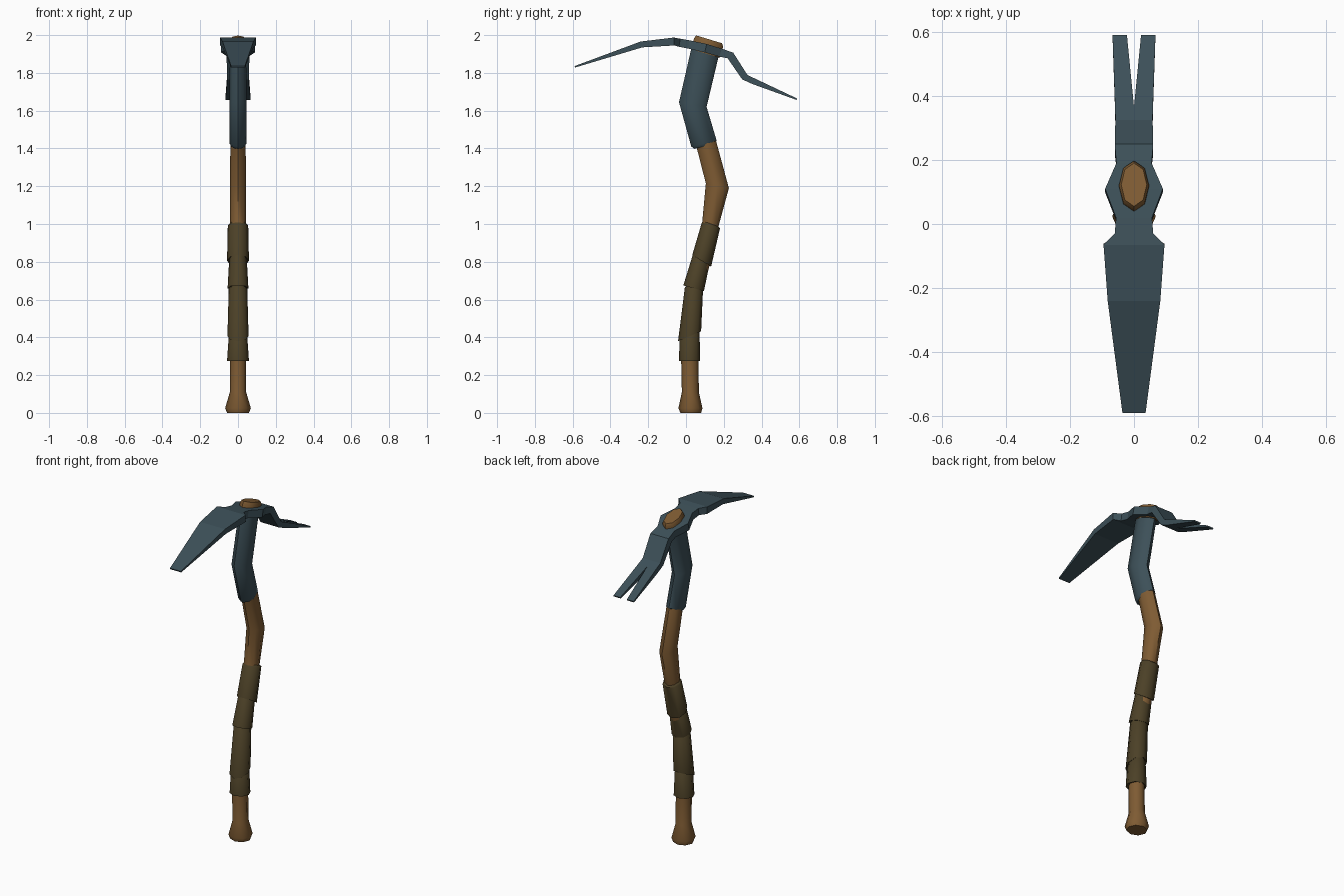
import bpy, bmesh, math
from mathutils import Vector

cube = bpy.data.objects.get("Cube")
if cube:
    bpy.data.objects.remove(cube, do_unlink=True)


def material(name, color):
    m = bpy.data.materials.new(name)
    m.use_nodes = True
    m.diffuse_color = (*color, 1)
    m.node_tree.nodes["Principled BSDF"].inputs["Base Color"].default_value = (*color, 1)
    return m


wood = material("brown wood", (0.21, 0.105, 0.033))
metal = material("slate metal", (0.046, 0.08, 0.098))
leather = material("dark leather", (0.072, 0.052, 0.02))


def finish(name, bm, mat, smooth):
    bmesh.ops.recalc_face_normals(bm, faces=bm.faces)
    mesh = bpy.data.meshes.new(name)
    bm.to_mesh(mesh)
    bm.free()
    mesh.materials.append(mat)
    ob = bpy.data.objects.new(name, mesh)
    bpy.context.collection.objects.link(ob)
    if smooth:
        bpy.ops.object.select_all(action="DESELECT")
        ob.select_set(True)
        bpy.context.view_layer.objects.active = ob
        bpy.ops.object.shade_smooth_by_angle(angle=math.radians(50))
    return ob


def tube(name, rings, mat, sides=8):
    """Loft tilted ellipses, each given by front (y, z), back (y, z), half width."""
    bm = bmesh.new()
    loops = []
    for yf, zf, yb, zb, rx in rings:
        front, back = Vector((0, yf, zf)), Vector((0, yb, zb))
        mid, half = (front + back) / 2, (back - front) / 2
        angles = [math.tau * i / sides for i in range(sides)]
        loops.append([bm.verts.new(mid + half * math.cos(a) + Vector((rx * math.sin(a), 0, 0)))
                      for a in angles])
    for a, b in zip(loops, loops[1:]):
        for i in range(sides):
            j = (i + 1) % sides
            bm.faces.new((a[i], a[j], b[j], b[i]))
    bm.faces.new(loops[0])
    bm.faces.new(loops[-1])
    return finish(name, bm, mat, True)


# Crooked wooden shaft with a flared foot
tube("shaft", [
    (-0.03, 0.0, 0.08, 0.0, 0.058),
    (-0.04, 0.025, 0.087, 0.025, 0.068),
    (-0.022, 0.11, 0.068, 0.11, 0.043),
    (-0.026, 0.3, 0.066, 0.3, 0.043),
    (-0.02, 0.42, 0.07, 0.42, 0.04),
    (0.01, 0.68, 0.09, 0.65, 0.04),
    (0.05, 0.84, 0.13, 0.8, 0.04),
    (0.085, 1.0, 0.17, 0.98, 0.043),
    (0.105, 1.215, 0.227, 1.19, 0.043),
    (0.05, 1.43, 0.155, 1.455, 0.04),
], wood)

# Metal socket around the upper shaft
tube("socket", [
    (0.045, 1.398, 0.147, 1.425, 0.036),
    (0.028, 1.41, 0.162, 1.442, 0.045),
    (-0.037, 1.645, 0.109, 1.62, 0.045),
    (0.033, 1.95, 0.178, 1.91, 0.043),
], metal)

# End of the shaft showing above the head
tube("shaft_top", [
    (0.03, 1.925, 0.18, 1.88, 0.047),
    (0.043, 1.985, 0.197, 1.94, 0.047),
    (0.055, 1.998, 0.19, 1.957, 0.04),
], wood)


# Overlapping leather grip wraps
def wrap(name, bottom, top):
    rings = []
    for ring, shift in ((bottom, 0.005), (top, 0.01)):
        yf, zf, yb, zb, rx = ring
        lip = (yf + 0.01, zf + shift, yb - 0.01, zb + shift, rx - 0.009)
        rings += [lip, ring] if ring is bottom else [ring, lip]
    tube(name, rings, leather)


wrap("grip_wrap_1", (-0.037, 0.275, 0.074, 0.275, 0.058), (-0.034, 0.4, 0.072, 0.44, 0.048))
wrap("grip_wrap_2", (-0.042, 0.38, 0.08, 0.432, 0.056), (-0.006, 0.665, 0.09, 0.65, 0.049))
wrap("grip_wrap_3", (-0.014, 0.675, 0.095, 0.645, 0.055), (0.04, 0.85, 0.127, 0.8, 0.046))
wrap("grip_wrap_4", (0.033, 0.835, 0.133, 0.775, 0.058), (0.083, 1.005, 0.18, 0.977, 0.054))


# Curved head: broad blade in front, split claw behind
# Each station: y, top z, thickness, inner half width, outer half width
stations = [
    (-0.59, 1.836, 0.008, 0, 0.036),
    (-0.24, 1.966, 0.032, 0, 0.082),
    (-0.065, 1.987, 0.042, 0, 0.095),
    (-0.03, 1.981, 0.043, 0, 0.06),
    (0.02, 1.972, 0.044, 0, 0.056),
    (0.11, 1.953, 0.046, 0, 0.09),
    (0.19, 1.928, 0.044, 0, 0.055),
    (0.25, 1.907, 0.042, 0, 0.06),
    (0.325, 1.789, 0.036, 0, 0.058),
    (0.365, 1.77, 0.032, 0, 0.059),
    (0.589, 1.664, 0.008, 0.022, 0.067),
]
bm = bmesh.new()
sections = []
for i, (y, z, thick, xin, xout) in enumerate(stations):
    before, after = stations[max(i - 1, 0)], stations[min(i + 1, len(stations) - 1)]
    along = Vector((0, after[0] - before[0], after[1] - before[1])).normalized()
    down = Vector((0, along.z, -along.y)) * thick
    inner, outer = Vector((xin, y, z)), Vector((xout, y, z))
    sections.append([bm.verts.new(p) for p in (inner, outer, outer + down, inner + down)])
for i, (a, b) in enumerate(zip(sections, sections[1:])):
    open_side = stations[i + 1][3] > 0
    for k in range(4 if open_side else 3):
        j = (k + 1) % 4
        bm.faces.new((a[k], a[j], b[j], b[k]))
bm.faces.new(sections[0])
bm.faces.new(sections[-1])
head = finish("head", bm, metal, False)
mirror = head.modifiers.new("Mirror", "MIRROR")
mirror.use_axis[0] = True
mirror.use_clip = True
